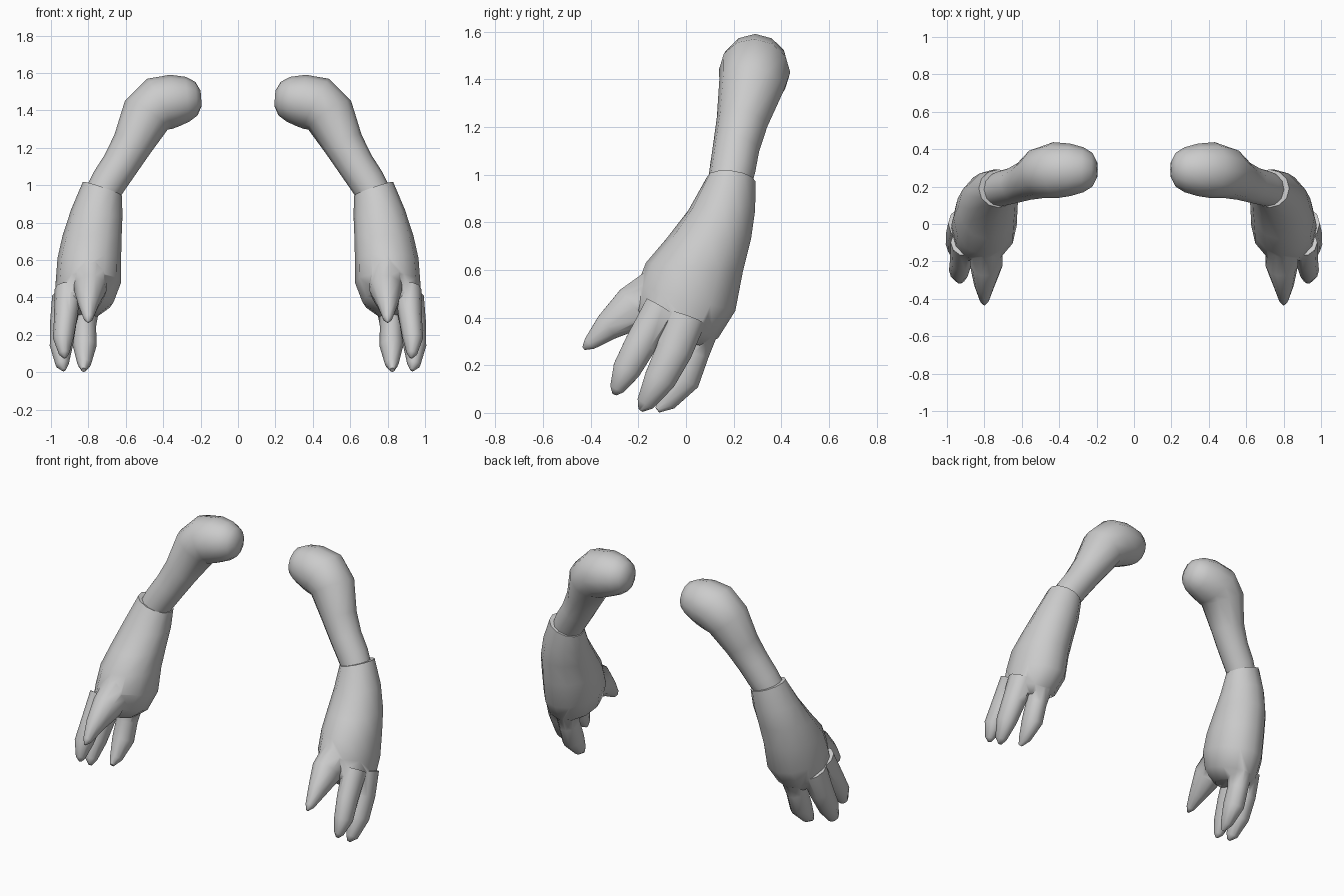
import bpy, bmesh, math
from mathutils import Vector

if "Cube" in bpy.data.objects:
    bpy.data.objects.remove(bpy.data.objects["Cube"])


def loft(name, rings, sides):
    """Closed tube through rings given as (centre, u radius vector, v radius vector)."""
    bm = bmesh.new()
    loops = []
    for c, u, v in rings:
        loops.append([bm.verts.new(c + u * math.cos(a) + v * math.sin(a))
                      for a in (2 * math.pi * i / sides for i in range(sides))])
    for a, b in zip(loops, loops[1:]):
        for i in range(sides):
            j = (i + 1) % sides
            bm.faces.new((a[i], a[j], b[j], b[i]))
    bm.faces.new(loops[0][::-1])
    bm.faces.new(loops[-1])
    bmesh.ops.recalc_face_normals(bm, faces=bm.faces)
    me = bpy.data.meshes.new(name)
    bm.to_mesh(me)
    bm.free()
    ob = bpy.data.objects.new(name, me)
    bpy.context.collection.objects.link(ob)
    return ob


def path_rings(points, side, flat=1.0):
    """Rings square to a path of (x, y, z, radius); 'side' fixes the roll."""
    ps = [Vector(p[:3]) for p in points]
    out = []
    for i, p in enumerate(ps):
        t = (ps[min(i + 1, len(ps) - 1)] - ps[max(i - 1, 0)]).normalized()
        u = (side - t * side.dot(t)).normalized()
        r = points[i][3]
        out.append((p, u * r * flat, t.cross(u) * r))
    return out


def activate(ob):
    bpy.ops.object.select_all(action='DESELECT')
    ob.select_set(True)
    bpy.context.view_layer.objects.active = ob


def finish(ob):
    m = ob.modifiers.new("mirror", 'MIRROR')
    m.use_mirror_merge = False
    activate(ob)
    bpy.ops.object.modifier_apply(modifier=m.name)
    bpy.ops.object.shade_smooth_by_angle(angle=math.radians(60))


# Upper arms with a rounded shoulder end
arm = [(.197, .29, 1.465, .04), (.222, .29, 1.463, .09), (.27, .29, 1.46, .12),
       (.34, .29, 1.452, .14), (.42, .288, 1.435, .15), (.49, .275, 1.375, .138),
       (.565, .235, 1.22, .108), (.63, .21, 1.11, .098), (.69, .195, 1.02, .096),
       (.73, .18, .95, .09)]
finish(loft("upper_arms", path_rings(arm, Vector((0, 1, 0))), 12))

# Forearm and palm: centre, x radius, y radius, x slope, y slope
palm = [(.725, .19, .98, .105, .102, .35, -.1), (.755, .15, .85, .137, .14, .15, 0),
        (.78, .095, .73, .158, .178, 0, 0), (.795, .035, .61, .17, .203, 0, -.1),
        (.80, 0, .48, .175, .207, 0, -.25), (.82, -.04, .375, .155, .175, 0, -.35),
        (.84, -.05, .315, .10, .12, 0, -.3)]
rings = [(Vector((x, y, z)), Vector((rx, 0, rx * tx)), Vector((0, ry, ry * ty)))
         for x, y, z, rx, ry, tx, ty in palm]
hand = loft("forearms_and_hands", rings, 12)

# Fingers, the thumb first
fingers = [
    [(.79, -.08, .54, .10), (.79, -.22, .44, .10), (.80, -.33, .36, .062),
     (.80, -.405, .29, .03), (.80, -.43, .27, .008)],
    [(.91, -.10, .44, .08), (.922, -.19, .29, .07), (.935, -.25, .18, .062),
     (.93, -.29, .10, .032), (.925, -.30, .078, .01)],
    [(.915, .0, .40, .09), (.935, -.05, .26, .08), (.945, -.11, .14, .07),
     (.94, -.17, .04, .04), (.93, -.19, .012, .012)],
    [(.81, .07, .40, .09), (.82, .03, .25, .07), (.82, -.01, .14, .072),
     (.822, -.08, .045, .042), (.825, -.12, .012, .014)],
]
for pts in fingers:
    finger = loft("finger", path_rings(pts, Vector((1, 0, 0)), .88), 10)
    m = hand.modifiers.new("union", 'BOOLEAN')
    m.operation, m.solver, m.object = 'UNION', 'EXACT', finger
    activate(hand)
    bpy.ops.object.modifier_apply(modifier=m.name)
    bpy.data.objects.remove(finger)
finish(hand)
